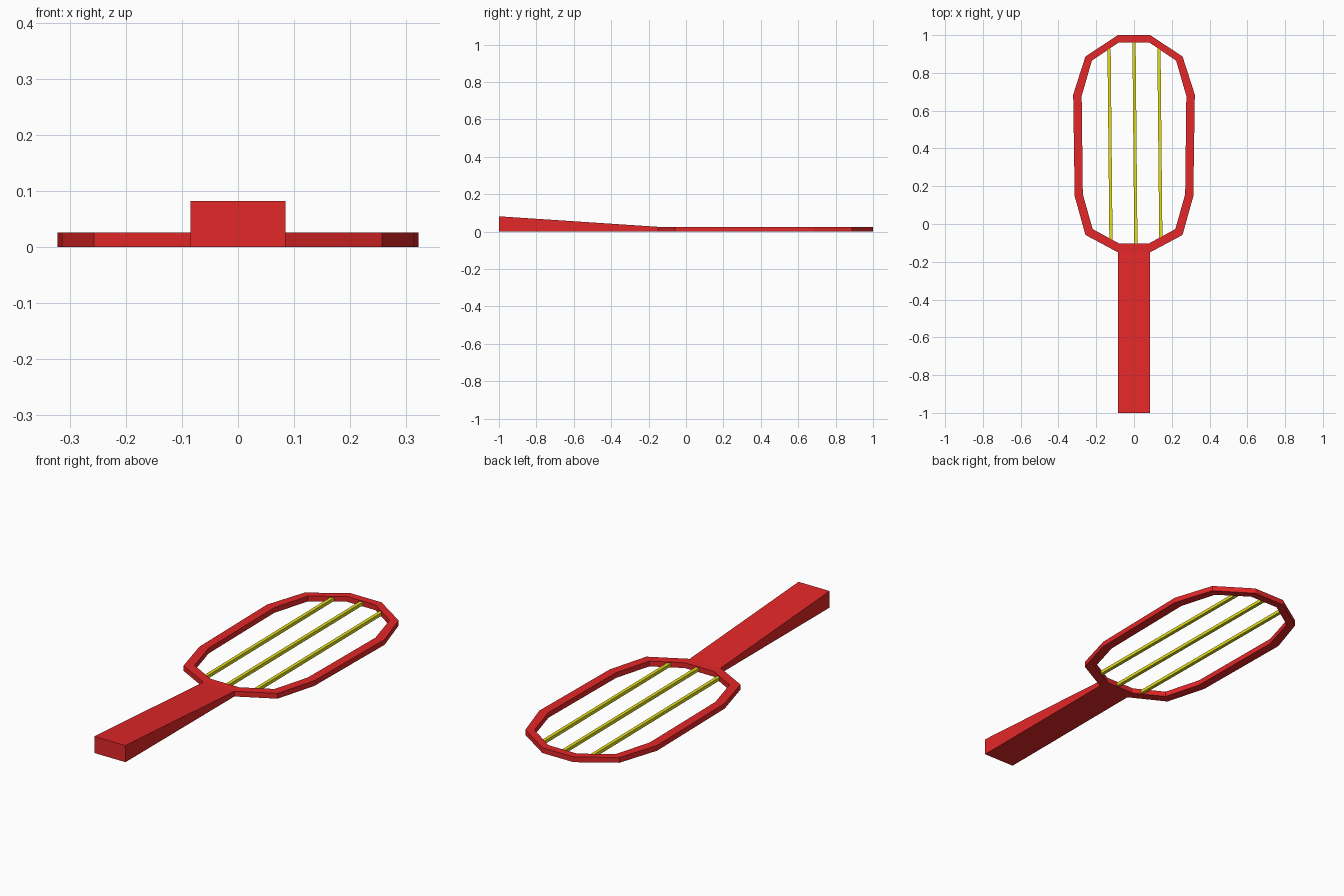
import bpy, bmesh
from mathutils import Vector

if "Cube" in bpy.data.objects:
    bpy.data.objects.remove(bpy.data.objects["Cube"])


def material(name, col):
    m = bpy.data.materials.new(name)
    m.diffuse_color = (*col, 1)
    m.use_nodes = True
    m.node_tree.nodes["Principled BSDF"].inputs["Base Color"].default_value = m.diffuse_color
    return m


red = material("red", (0.77, 0.020, 0.021))
yellow = material("yellow", (0.77, 0.74, 0.012))


def finish(name, bm, mat):
    bmesh.ops.recalc_face_normals(bm, faces=bm.faces[:])
    me = bpy.data.meshes.new(name)
    bm.to_mesh(me)
    bm.free()
    me.materials.append(mat)
    ob = bpy.data.objects.new(name, me)
    bpy.context.collection.objects.link(ob)
    return ob


def mirrored(half):
    return half + [(-x, y) for x, y in reversed(half)]


# Head frame: faceted ring between outer and inner outlines
T = 0.026
outer = mirrored([(0.085, 1.0), (0.257, 0.887), (0.322, 0.685),
                  (0.314, 0.147), (0.257, -0.058), (0.085, -0.15)])
inner = mirrored([(0.079, 0.962), (0.223, 0.865), (0.277, 0.678),
                  (0.271, 0.158), (0.219, -0.027), (0.079, -0.103)])
bm = bmesh.new()
rings = [[bm.verts.new((x, y, z)) for x, y in pts]
         for pts, z in ((outer, 0), (outer, T), (inner, T), (inner, 0))]
n = len(outer)
for k in range(4):
    a, b = rings[k], rings[(k + 1) % 4]
    for i in range(n):
        j = (i + 1) % n
        bm.faces.new((a[i], a[j], b[j], b[i]))
finish("head_frame", bm, red)

# Handle: wedge thickening towards the butt
bm = bmesh.new()
profile = [(-1, 0), (-0.15, 0), (-0.15, T), (-1, 0.082)]
sides = [[bm.verts.new((x, y, z)) for y, z in profile] for x in (-0.085, 0.085)]
for s in sides:
    bm.faces.new(s)
for i in range(4):
    if i == 1:
        continue  # open where it joins the frame
    j = (i + 1) % 4
    bm.faces.new((sides[0][i], sides[0][j], sides[1][j], sides[1][i]))
finish("handle", bm, red)

# Strings: thin, slightly slanted square bars
for name, x, top, low in (("left", -0.132, 0.93, -0.085),
                          ("middle", 0.0, 0.97, -0.108),
                          ("right", 0.132, 0.93, -0.075)):
    a, b = Vector((x, top, 0.013)), Vector((x + 0.01, low, 0.013))
    bm = bmesh.new()
    bmesh.ops.create_cube(bm, size=1)
    bmesh.ops.scale(bm, vec=(0.017, 0.016, (b - a).length), verts=bm.verts)
    ob = finish(name + "_string", bm, yellow)
    ob.location = (a + b) / 2
    ob.rotation_mode = 'QUATERNION'
    ob.rotation_quaternion = (b - a).to_track_quat('Z', 'Y')
